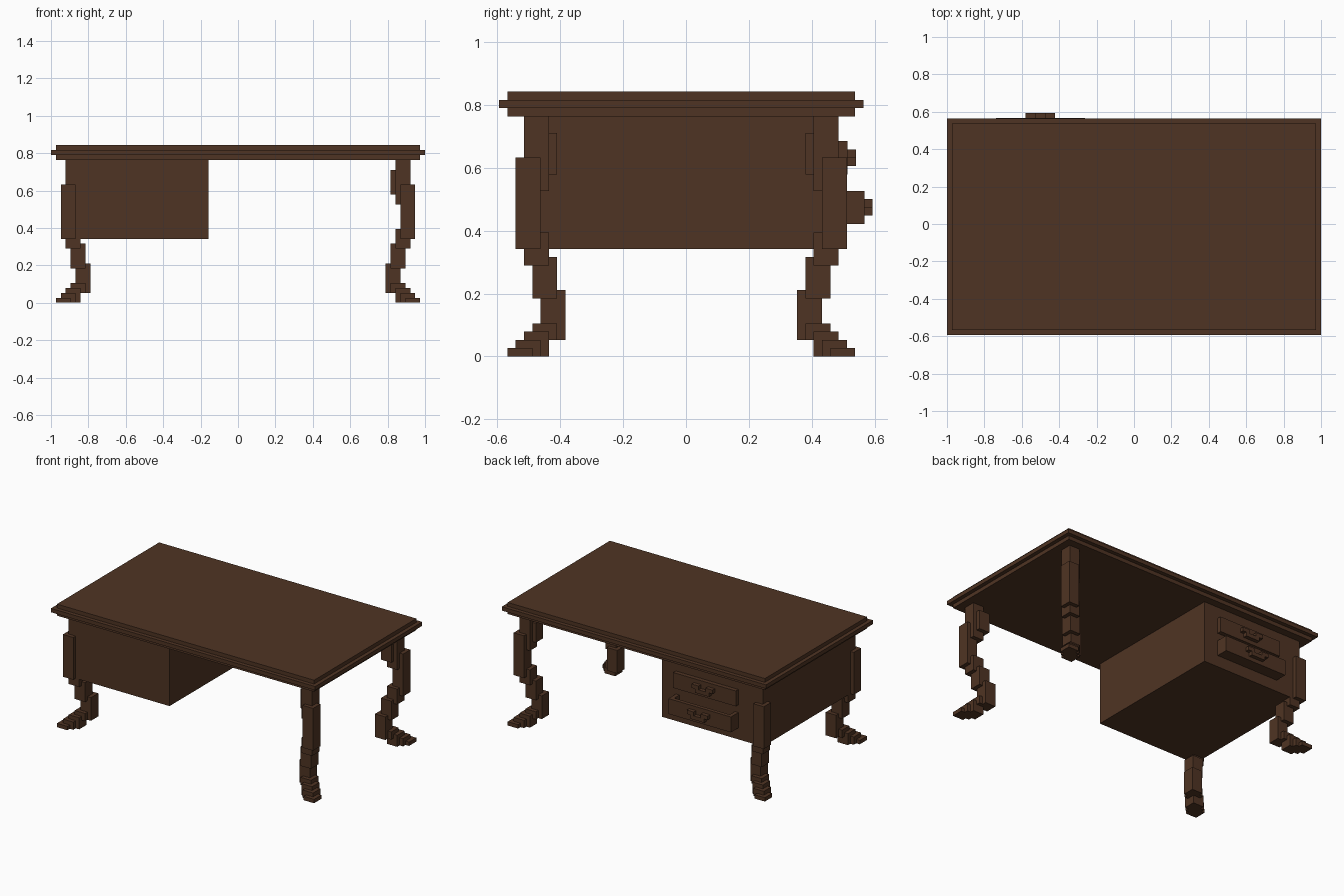
import bpy, bmesh

if "Cube" in bpy.data.objects:
    bpy.data.objects.remove(bpy.data.objects["Cube"])

V = 1 / 38            # size of one block
Y0 = 22.57            # block row that lies on y = 0

wood = bpy.data.materials.new("dark_brown_wood")
wood.diffuse_color = (0.078, 0.0343, 0.0168, 1)
wood.use_nodes = True
wood.node_tree.nodes["Principled BSDF"].inputs["Base Color"].default_value = wood.diffuse_color


def finish(name, bm):
    bm.normal_update()
    mesh = bpy.data.meshes.new(name)
    bm.to_mesh(mesh)
    bm.free()
    mesh.materials.append(wood)
    ob = bpy.data.objects.new(name, mesh)
    bpy.context.collection.objects.link(ob)
    return ob


def add_box(bm, x0, x1, y0, y1, z0, z1):
    verts = bmesh.ops.create_cube(bm, size=1)["verts"]
    for v in verts:
        v.co.x = (x1 if v.co.x > 0 else x0) * V
        v.co.y = ((y1 if v.co.y > 0 else y0) - Y0) * V
        v.co.z = (z1 if v.co.z > 0 else z0) * V


def boxes(name, *dims):
    bm = bmesh.new()
    for d in dims:
        add_box(bm, *d)
    return finish(name, bm)


def shell(name, cells):
    """Outer skin of a set of unit blocks."""
    bm = bmesh.new()
    pts = {}

    def vert(p):
        if p not in pts:
            pts[p] = bm.verts.new((p[0] * V, (p[1] - Y0) * V, p[2] * V))
        return pts[p]

    for c in cells:
        for axis in range(3):
            for side in (0, 1):
                n = list(c)
                n[axis] += 2 * side - 1
                if tuple(n) in cells:
                    continue
                a, b = (axis + 1) % 3, (axis + 2) % 3
                loop = []
                for da, db in ((0, 0), (1, 0), (1, 1), (0, 1)):
                    p = list(c)
                    p[axis] += side
                    p[a] += da
                    p[b] += db
                    loop.append(vert(tuple(p)))
                bm.faces.new(loop if side else loop[::-1])
    bmesh.ops.dissolve_limit(bm, angle_limit=0.01, verts=bm.verts, edges=bm.edges)
    bmesh.ops.triangulate(bm, faces=bm.faces)
    return finish(name, bm)


# Stepped table top
boxes("table_top_lower", (-37, 37, 1, 43, 29, 30))
boxes("table_top_rim", (-38, 38, 0, 44, 30, 31))
boxes("table_top_upper", (-37, 37, 1, 43, 31, 32))

# Drawer cabinet
boxes("drawer_cabinet", (-35, -6, 3, 41, 13, 29))

# Closed upper drawer
boxes("upper_drawer", (-28, -10, 40.5, 42.1, 22, 26))

# Lower drawer, pulled out, with an open tray behind its front
boxes("lower_drawer",
      (-28, -10, 43.1, 44.1, 16, 20),
      (-28, -27, 40.5, 43.1, 16, 20),
      (-11, -10, 40.5, 43.1, 16, 20),
      (-27, -11, 40.5, 43.1, 16, 17))

# Drawer handles: a bar with two raised ends
for name, y, z in (("upper_handle", 42.1, 23), ("lower_handle", 44.1, 17)):
    boxes(name,
          (-21, -17, y, y + 1, z, z + 1),
          (-22, -20, y, y + 1, z + 1, z + 2),
          (-18, -16, y, y + 1, z + 1, z + 2))

# Curved legs: (layers, outer, inner) reach along the corner diagonal
profile = [(1, 1, 6), (1, 2, 6), (1, 3, 8), (1, 4, 8), (3, 5, 8), (1, 4, 8),
           (3, 4, 7), (1, 3, 7), (1, 3, 6), (2, 2, 6), (5, 2, 5), (2, 2, 6),
           (2, 2, 7), (3, 3, 7), (2, 3, 6)]
column = set()
z = 0
for layers, lo, hi in profile:
    for k in range(z, z + layers):
        for s in range(lo, hi - 2):          # 3x3 blocks sliding diagonally
            for i in range(3):
                for j in range(3):
                    column.add((s + i, s + j, k))
    z += layers

for side, left in (("left", True), ("right", False)):
    for end, front in (("front", True), ("back", False)):
        cells = {(u - 38 if left else 37 - u, w if front else 43 - w, k)
                 for u, w, k in column}
        shell(f"{end}_{side}_leg", cells)
